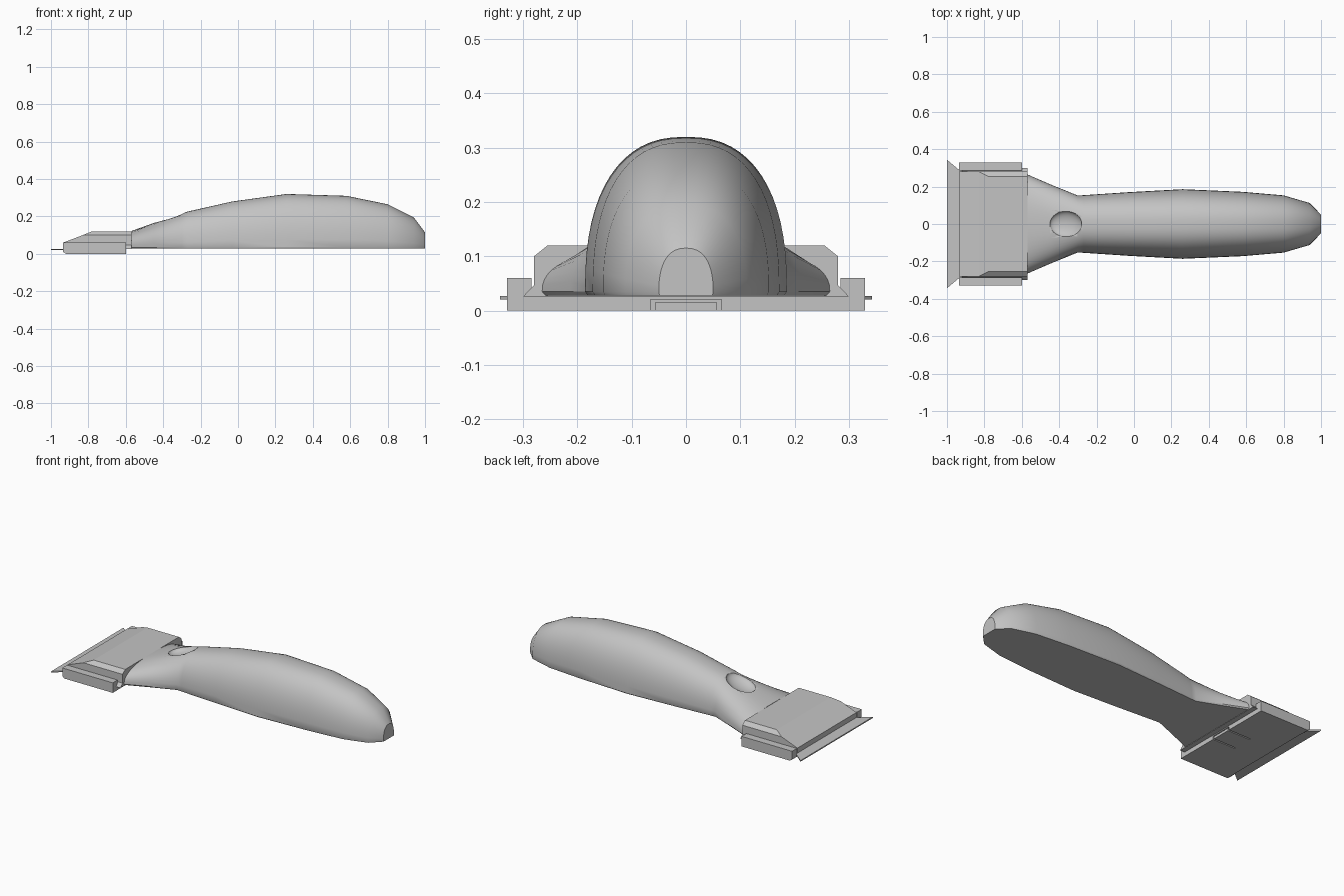
import bpy, bmesh, math
from mathutils import Vector

if "Cube" in bpy.data.objects:
    bpy.data.objects.remove(bpy.data.objects["Cube"])

grey = bpy.data.materials.new("plain grey")
grey.use_nodes = True
colour = (0.55, 0.55, 0.55, 1)
grey.diffuse_color = colour
grey.node_tree.nodes["Principled BSDF"].inputs["Base Color"].default_value = colour


def finish(name, bm, smooth=False):
    bmesh.ops.remove_doubles(bm, verts=bm.verts, dist=0.0001)
    bmesh.ops.recalc_face_normals(bm, faces=bm.faces)
    mesh = bpy.data.meshes.new(name)
    bm.to_mesh(mesh)
    bm.free()
    mesh.materials.append(grey)
    obj = bpy.data.objects.new(name, mesh)
    bpy.context.collection.objects.link(obj)
    if smooth:
        bpy.ops.object.select_all(action="DESELECT")
        obj.select_set(True)
        bpy.context.view_layer.objects.active = obj
        bpy.ops.object.shade_smooth_by_angle(angle=math.radians(32))
    return obj


def loft(name, rings, smooth=False):
    """Skin a closed solid through rings that share one point count."""
    bm = bmesh.new()
    loops = [[bm.verts.new(p) for p in ring] for ring in rings]
    n = len(loops[0])
    for a, b in zip(loops, loops[1:]):
        for i in range(n):
            j = (i + 1) % n
            bm.faces.new((a[i], a[j], b[j], b[i]))
    bm.faces.new(loops[0])
    bm.faces.new(loops[-1])
    return finish(name, bm, smooth)


def slab(name, outline, z0, z1):
    """Extrude an outline given for +y and mirrored to -y."""
    full = outline + [(x, -y) for x, y in reversed(outline)]
    return loft(name, [[(x, y, z) for x, y in full] for z in (z0, z1)])


# Handle: arched sections along x, with a narrow lip at the flat underside
def arch(x, half, top, floor=0.035, steps=32, power=2 / 2.4):
    ring = [(x, half * 0.975, 0.028)]
    for i in range(steps + 1):
        a = math.pi * i / steps
        c, s = math.cos(a), max(math.sin(a), 0)
        y = math.copysign(half * abs(c) ** power, c)
        ring.append((x, y, floor + (top - floor) * s ** power))
    return ring + [(x, -half * 0.975, 0.028)]


stations = [(-0.57, 0.265, 0.122), (-0.45, 0.213, 0.165), (-0.3, 0.152, 0.217),
            (-0.27, 0.154, 0.226), (-0.03, 0.17, 0.28), (0.26, 0.186, 0.32),
            (0.58, 0.172, 0.31), (0.8, 0.153, 0.265), (0.94, 0.112, 0.195),
            (1.0, 0.05, 0.115)]
handle = loft("handle", [arch(*s) for s in stations], True)

# Oval thumb hollow cut into the neck
bm = bmesh.new()
bmesh.ops.create_uvsphere(bm, u_segments=40, v_segments=24, radius=1)
for v in bm.verts:
    v.co = Vector((v.co.x * 0.09, v.co.y * 0.07, v.co.z * 0.035))
cutter = finish("thumb_hollow_cutter", bm, True)
cutter.location = (-0.365, 0, 0.196)
cutter.rotation_euler.y = -0.34
cutter.hide_render = True
cutter.hide_viewport = True
cut = handle.modifiers.new("thumb hollow", "BOOLEAN")
cut.operation = "DIFFERENCE"
cut.solver = "EXACT"
cut.object = cutter
# keep the cut ahead of the smoothing modifier, if there is one
handle.modifiers.move(len(handle.modifiers) - 1, 0)


# Head cover: ramp at the front, bevelled along both top sides
def cover(x, side, inner, top):
    half = [(0.28, 0.03), (0.28, side), (inner, top)]
    return [(x, y, z) for y, z in half] + [(x, -y, z) for y, z in reversed(half)]


loft("head_cover", [cover(-0.935, 0.06, 0.28, 0.06), cover(-0.83, 0.1, 0.28, 0.1),
                    cover(-0.78, 0.1, 0.255, 0.12), cover(-0.57, 0.1, 0.255, 0.12)])

# Sloped slide under the cover
loft("cover_slide", [[(x, -0.3, 0.026), (x, 0.3, 0.026), (x, 0.28, 0.047), (x, -0.28, 0.047)]
                     for x in (-0.92, -0.57)])

# Base plate with a slot either side of a thin spring tongue
slab("base_plate", [(-0.92, 0.33), (-0.6, 0.33), (-0.6, 0.065), (-0.75, 0.065)], 0, 0.024)
slab("spring_tongue", [(-0.76, 0.057), (-0.6, 0.057)], 0, 0.015)

# Side rails
rail = [(-0.92, 0), (-0.6, 0), (-0.6, 0.06), (-0.935, 0.06), (-0.935, 0.01)]
for name, side in (("back_rail", 1), ("front_rail", -1)):
    loft(name, [[(x, side * y, z) for x, z in rail] for y in (0.285, 0.33)])

# Flared blade
slab("blade", [(-1, 0.343), (-0.93, 0.285), (-0.6, 0.285)], 0.02, 0.027)
